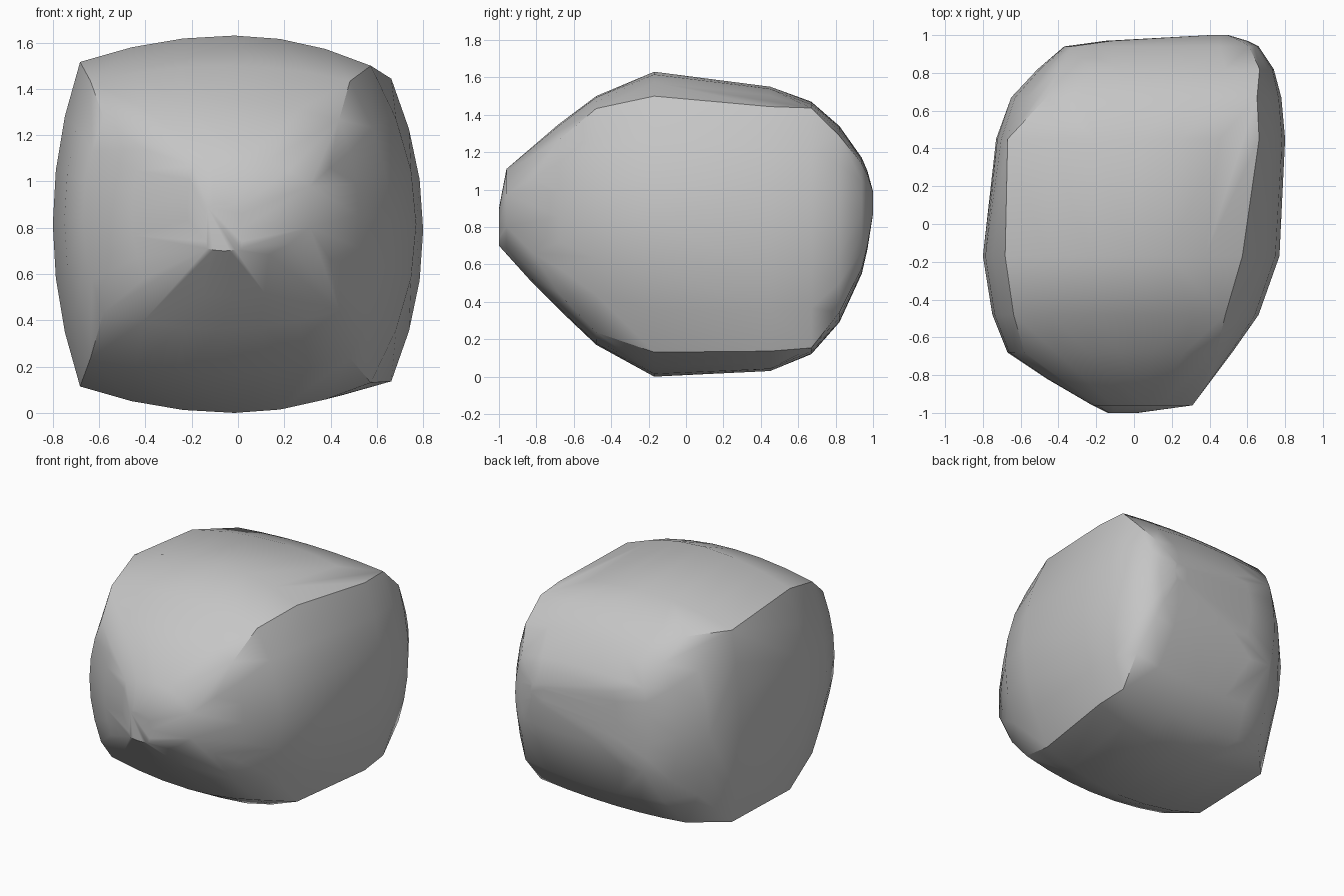
import bpy
import bmesh
import math

default_cube = bpy.data.objects.get("Cube")
if default_cube:
    bpy.data.objects.remove(default_cube, do_unlink=True)

# Single stone colour
stone = bpy.data.materials.new("stone_grey")
stone.use_nodes = True
stone_colour = (0.56, 0.56, 0.56, 1)
stone.diffuse_color = stone_colour
shader = next(node for node in stone.node_tree.nodes if node.type == "BSDF_PRINCIPLED")
shader.inputs["Base Color"].default_value = stone_colour
shader.inputs["Roughness"].default_value = 0.9

# Boulder sections from front to back:
# depth, right edge, left edge, bottom, top,
# then how far the corners draw in (sideways, vertically) on the right and left
SECTIONS = [
    (-1, -.14, .02, .7, .9, (.1, .1), (.1, .1)),
    (-.96, -.22, .31, .67, 1.11, (.1, .2), (0, .6)),
    (-.82, -.46, .41, .5, 1.22, (.12, .22), (.03, .45)),
    (-.68, -.67, .52, .36, 1.35, (.15, .15), (.14, .17)),
    (-.48, -.75, .66, .17, 1.5, (.16, .1), (.25, .1)),
    (-.17, -.8, .77, 0, 1.63, (.15, .14), (.25, .16)),
    (.45, -.73, .8, .03, 1.55, (.08, .12), (.18, .14)),
    (.67, -.65, .78, .12, 1.47, (.26, .04), (.18, .05)),
    (.82, -.51, .74, .29, 1.34, (.18, .08), (.12, .1)),
    (.94, -.37, .66, .55, 1.17, (.08, .06), (.1, .1)),
    (.97, -.15, .6, .68, 1.1, (.1, .1), (.1, .1)),
    (1, .4, .5, .87, .99, (.1, .1), (.1, .1)),
]
STEPS = 6


def square_outline():
    """Evenly spaced points around a square, corners included."""
    for step in range(STEPS):
        along = 2 * step / STEPS - 1
        yield from ((along, -1), (1, along), (-along, 1), (-1, -along))


def add_section(mesh, depth, right, left, bottom, top, right_inset, left_inset):
    """Barrel-sided box outline with drawn-in corners."""
    for across, up in square_outline():
        side_inset, end_inset = left_inset if across > 0 else right_inset
        wide = across * (1 - side_inset * up ** 2)
        high = up * (1 - end_inset * across ** 2)
        x = (left + right + (left - right) * wide) / 2
        z = (top + bottom + (top - bottom) * high) / 2
        mesh.verts.new((x, depth, z))


# Wrap a tight skin around all the sections
mesh = bmesh.new()
for section in SECTIONS:
    add_section(mesh, *section)
bmesh.ops.convex_hull(mesh, input=mesh.verts)
loose = [vert for vert in mesh.verts if not vert.link_faces]
bmesh.ops.delete(mesh, geom=loose, context="VERTS")
bmesh.ops.recalc_face_normals(mesh, faces=mesh.faces)

boulder_mesh = bpy.data.meshes.new("boulder")
mesh.to_mesh(boulder_mesh)
mesh.free()
boulder_mesh.materials.append(stone)
boulder = bpy.data.objects.new("boulder", boulder_mesh)
bpy.context.collection.objects.link(boulder)

# Smooth surface with crisp ridges
bpy.ops.object.select_all(action="DESELECT")
boulder.select_set(True)
bpy.context.view_layer.objects.active = boulder
bpy.ops.object.shade_smooth_by_angle(angle=math.radians(40))
